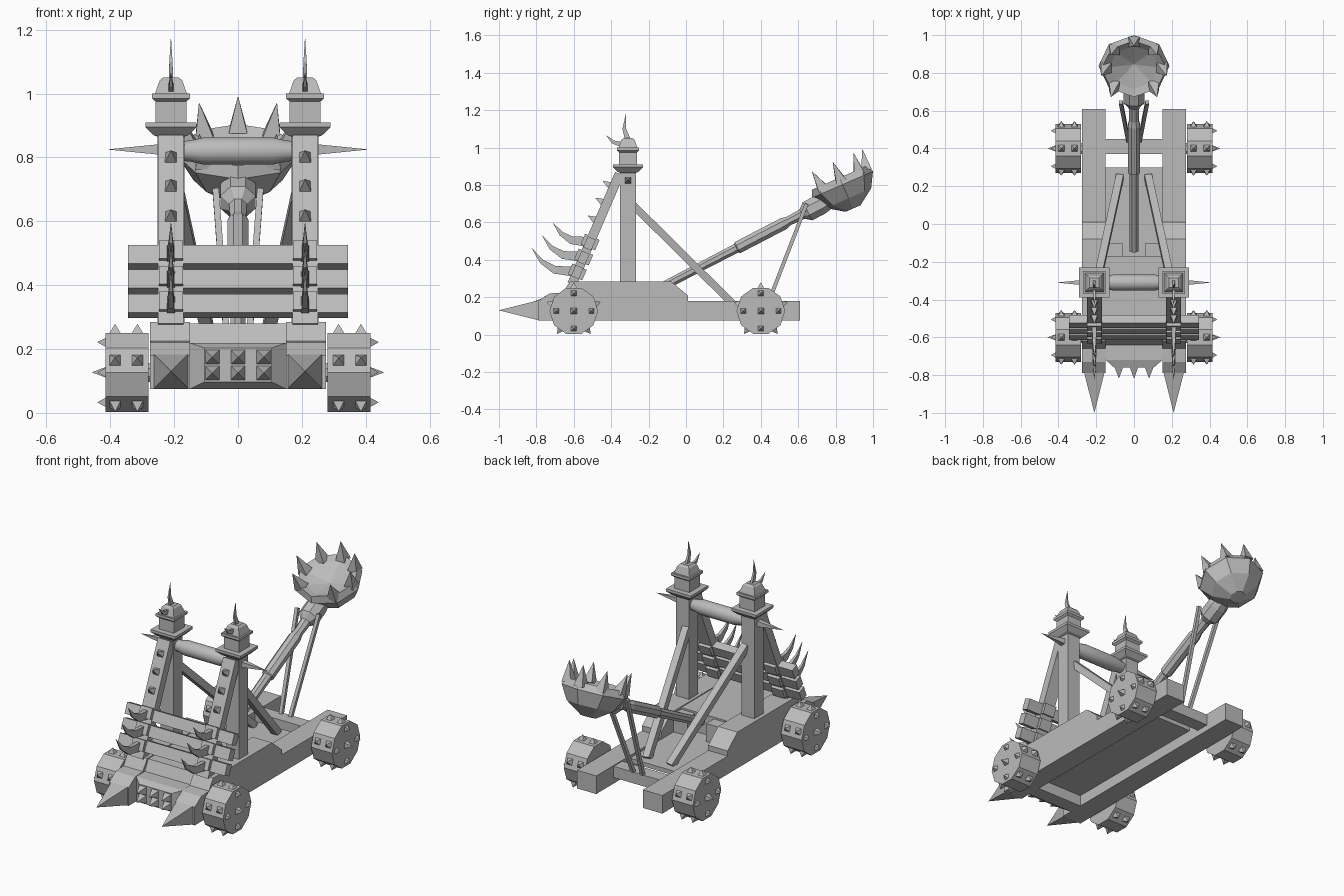
import bpy, bmesh, math
from mathutils import Vector

cube = bpy.data.objects.get("Cube")
if cube:
    bpy.data.objects.remove(cube)

grey = bpy.data.materials.new("plain grey")
grey.use_nodes = True
grey.diffuse_color = (0.5, 0.5, 0.5, 1)
grey.node_tree.nodes["Principled BSDF"].inputs["Base Color"].default_value = (0.5, 0.5, 0.5, 1)

parts = {}


def mesh_for(name):
    if name not in parts:
        parts[name] = bmesh.new()
    return parts[name]


def tube(name, pts, sizes, sides=4, phase=0.5, axis=None):
    """Loft polygon rings along a path; sizes are half widths (or pairs of them)."""
    bm = mesh_for(name)
    pts = [Vector(p) for p in pts]
    rings = []
    for i, p in enumerate(pts):
        t = Vector(axis) if axis else pts[min(i + 1, len(pts) - 1)] - pts[max(i - 1, 0)]
        t.normalize()
        u = Vector((0, 1, 0)) if abs(t.x) > 0.9 else Vector((1, 0, 0))
        u = (u - t * u.dot(t)).normalized()
        v = t.cross(u)
        size = sizes[i] if isinstance(sizes[i], tuple) else (sizes[i], sizes[i])
        f = 1 / math.cos(math.pi / sides)
        if max(size) == 0:
            rings.append([bm.verts.new(p)])
            continue
        angles = [math.tau * (k + phase) / sides for k in range(sides)]
        rings.append([bm.verts.new(p + u * (math.cos(a) * size[0] * f) + v * (math.sin(a) * size[1] * f))
                      for a in angles])
    for a, b in zip(rings, rings[1:]):
        for k in range(sides):
            j = (k + 1) % sides
            if len(b) == 1:
                bm.faces.new((a[k], a[j], b[0]))
            else:
                bm.faces.new((a[k], a[j], b[j], b[k]))
    for end in (rings[0], rings[-1]):
        if len(end) > 2:
            bm.faces.new(end)


def spike(name, base, direction, half, length):
    base = Vector(base)
    tube(name, [base, base + Vector(direction).normalized() * length], [half, 0])


def box(name, x0, x1, y0, y1, z0, z1):
    x, y = (x0 + x1) / 2, (y0 + y1) / 2
    size = (abs(x1 - x0) / 2, abs(y1 - y0) / 2)
    tube(name, [(x, y, z0), (x, y, z1)], [size, size])


def prism(name, profile, x0, x1):
    bm = mesh_for(name)
    a, b = [[bm.verts.new((x, y, z)) for y, z in profile] for x in (x0, x1)]
    bm.faces.new(a)
    bm.faces.new(b)
    for k in range(len(a)):
        j = (k + 1) % len(a)
        bm.faces.new((a[k], a[j], b[j], b[k]))


# Slanted front frame: point at height z, pushed out along its normal
def slope(x, z, out=0.0):
    y = -0.36 - (0.85 - z) * 0.43
    return Vector((x, y - 0.919 * out, z + 0.394 * out))


rail_profile = [(-0.79, 0.075), (0.61, 0.075), (0.61, 0.18), (0.01, 0.18), (0.01, 0.21),
                (-0.08, 0.285), (-0.62, 0.285), (-0.66, 0.225), (-0.73, 0.22), (-0.79, 0.18)]

for s, side in ((1, "left"), (-1, "right")):
    x = 0.21 * s
    # Side rails with their ram spikes
    prism(side + "_rail", rail_profile, 0.15 * s, 0.275 * s)
    spike(side + "_ram_spike", (x, -0.79, 0.13), (0, -1, 0), 0.053, 0.21)

    # Towers: stepped caps, side spike and horns
    steps = [(0.27, 0.042), (0.865, 0.042), (0.87, 0.055), (0.895, 0.08), (0.91, 0.08), (0.91, 0.048),
             (0.975, 0.048), (0.985, 0.06), (1.0, 0.06), (1.0, 0.05), (1.04, 0.036), (1.05, 0.025)]
    tube(side + "_tower", [(x, -0.31, z) for z, r in steps], [r for z, r in steps], axis=(0, 0, 1))
    spike(side + "_tower_spike", (x + 0.04 * s, -0.31, 0.825), (s, 0, 0), 0.016, 0.16)
    tube(side + "_tower_horns", [(x, -0.31, 1.04), (x, -0.33, 1.1), (x, -0.322, 1.18)],
         [(0.007, 0.015), (0.005, 0.01), 0])
    tube(side + "_tower_horns", [(x, -0.34, 1.015), (x, -0.39, 1.03), (x, -0.43, 1.068)],
         [(0.008, 0.014), (0.006, 0.009), 0])

    # Slanted front beams with studs, plates and long horns
    tube(side + "_front_beam", [slope(x, 0.27), slope(x, 0.86)], [(0.04, 0.025)] * 2)
    for z in (0.79, 0.7, 0.605):
        spike(side + "_beam_studs", slope(x, z, 0.024), (0, -0.85, 0.5), 0.018, 0.045)
    for z, grow in ((0.495, 1.0), (0.415, 1.12), (0.335, 1.22)):
        tube(side + "_beam_plates", [slope(x, z - 0.028), slope(x, z + 0.028)], [(0.038, 0.042)] * 2)
        p = slope(x, z)
        path = [p, p + Vector((0, -0.1, 0.01)) * grow, p + Vector((0, -0.155, 0.045)) * grow,
                p + Vector((0, -0.2, 0.105)) * grow]
        tube(side + "_beam_horns", path, [(0.013, 0.027), (0.01, 0.021), (0.006, 0.012), 0])

    # Rear braces and arm props
    tube(side + "_brace", [(0.19 * s, -0.28, 0.69), (0.075 * s, 0.25, 0.165)], [0.02, 0.02])
    tube(side + "_arm_prop", [(0.03 * s, 0.44, 0.17), (0.07 * s, 0.645, 0.7)], [0.01, 0.01])

    # Arm holder lugs
    box("arm_holder", 0.06 * s, 0.15 * s, -0.18, -0.1, 0.15, 0.27)

    # Wheels with rim and face studs
    for y, where in ((-0.6, "front"), (0.4, "rear")):
        name = side + "_" + where + "_wheel"
        c = Vector((0, y, 0.127))
        inner, outer = sorted((0.281 * s, 0.415 * s))
        tube(name, [c + Vector((inner, 0, 0)), c + Vector((outer, 0, 0))], [0.1236] * 2, 10, 0)
        tube(name + "_axle", [c + Vector((0.2 * s, 0, 0)), c + Vector((0.3 * s, 0, 0))], [0.03] * 2, 8)
        spike(name + "_studs", c + Vector((0.413 * s, 0, 0)), (s, 0, 0), 0.017, 0.045)
        for k in range(4):
            a = k * math.pi / 2
            offset = Vector((0.413 * s, math.cos(a) * 0.094, math.sin(a) * 0.094))
            spike(name + "_studs", c + offset, (s, 0, 0), 0.015, 0.028)
        for k in range(5):
            a = math.radians(18 + 72 * k)
            out = Vector((0, math.cos(a), math.sin(a)))
            for rx in (0.315, 0.385):
                spike(name + "_studs", c + out * 0.122 + Vector((rx * s, 0, 0)), out, 0.018, 0.03)

# Planks across the front frame, with gaps between them
for z in (0.4875, 0.411, 0.3345):
    tube("shield_planks", [slope(0, z - 0.029), slope(0, z + 0.029)], [(0.345, 0.023)] * 2)

# Deck, holder and rear crossbeam
box("floor", -0.15, 0.15, -0.65, 0.3, 0.14, 0.165)
prism("front_deck", [(-0.67, 0.14), (-0.28, 0.14), (-0.28, 0.28), (-0.61, 0.28), (-0.67, 0.16)], -0.15, 0.15)
box("arm_holder", -0.15, 0.15, -0.29, -0.17, 0.15, 0.28)
box("rear_crossbeam", -0.16, 0.16, 0.37, 0.45, 0.11, 0.175)

# Studded front block
tube("front_block", [(0, -0.64, 0.147), (0, -0.72, 0.147), (0, -0.76, 0.15)],
     [(0.15, 0.072), (0.15, 0.072), (0.105, 0.053)], axis=(0, -1, 0))
for x in (-0.08, 0, 0.08):
    for z in (0.125, 0.175):
        spike("front_block_studs", (x, -0.758, z), (0, -1, 0), 0.023, 0.06)

# Roller between the towers
roller = [(-0.175, 0.031), (-0.15, 0.033), (-0.11, 0.042), (0.11, 0.042), (0.15, 0.033), (0.175, 0.031)]
tube("roller", [(x, -0.31, 0.82) for x, r in roller], [r for x, r in roller], 24)

# Throwing arm
arm = [(-0.14, 0.023), (0.27, 0.025), (0.275, 0.033), (0.52, 0.033), (0.55, 0.025), (0.62, 0.028),
       (0.65, 0.055), (0.72, 0.055), (0.79, 0.04)]
tube("arm", [(0, y, 0.27 + 0.52 * (y + 0.1)) for y, r in arm], [r for y, r in arm], 8)

# Faceted bowl with a shallow dish and rim spikes
centre, up, back = Vector((0, 0.825, 0.83)), Vector((0, -0.4, 0.917)), Vector((0, 0.917, 0.4))
bowl = [(-0.17, 0.04), (-0.11, 0.122), (-0.03, 0.164), (0.01, 0.15), (-0.01, 0.115), (-0.05, 0)]
tube("bowl", [centre + up * h for h, r in bowl], [(r * 1.06, r) for h, r in bowl], 8, 0, axis=up)
for k in range(-1, 6):
    a = math.radians(45 * k)
    out = Vector((math.cos(a), 0, 0)) + back * math.sin(a)
    spike("bowl_spikes", centre + out * 0.148 - up * 0.01, up + out * 0.22, 0.029, 0.115)

# Turn every part into an object
for name, bm in parts.items():
    bmesh.ops.recalc_face_normals(bm, faces=bm.faces)
    mesh = bpy.data.meshes.new(name)
    bm.to_mesh(mesh)
    bm.free()
    mesh.materials.append(grey)
    obj = bpy.data.objects.new(name, mesh)
    bpy.context.collection.objects.link(obj)

# Only the roller is smooth
bpy.ops.object.select_all(action="DESELECT")
roller_obj = bpy.data.objects["roller"]
roller_obj.select_set(True)
bpy.context.view_layer.objects.active = roller_obj
bpy.ops.object.shade_smooth_by_angle(angle=math.radians(40))
